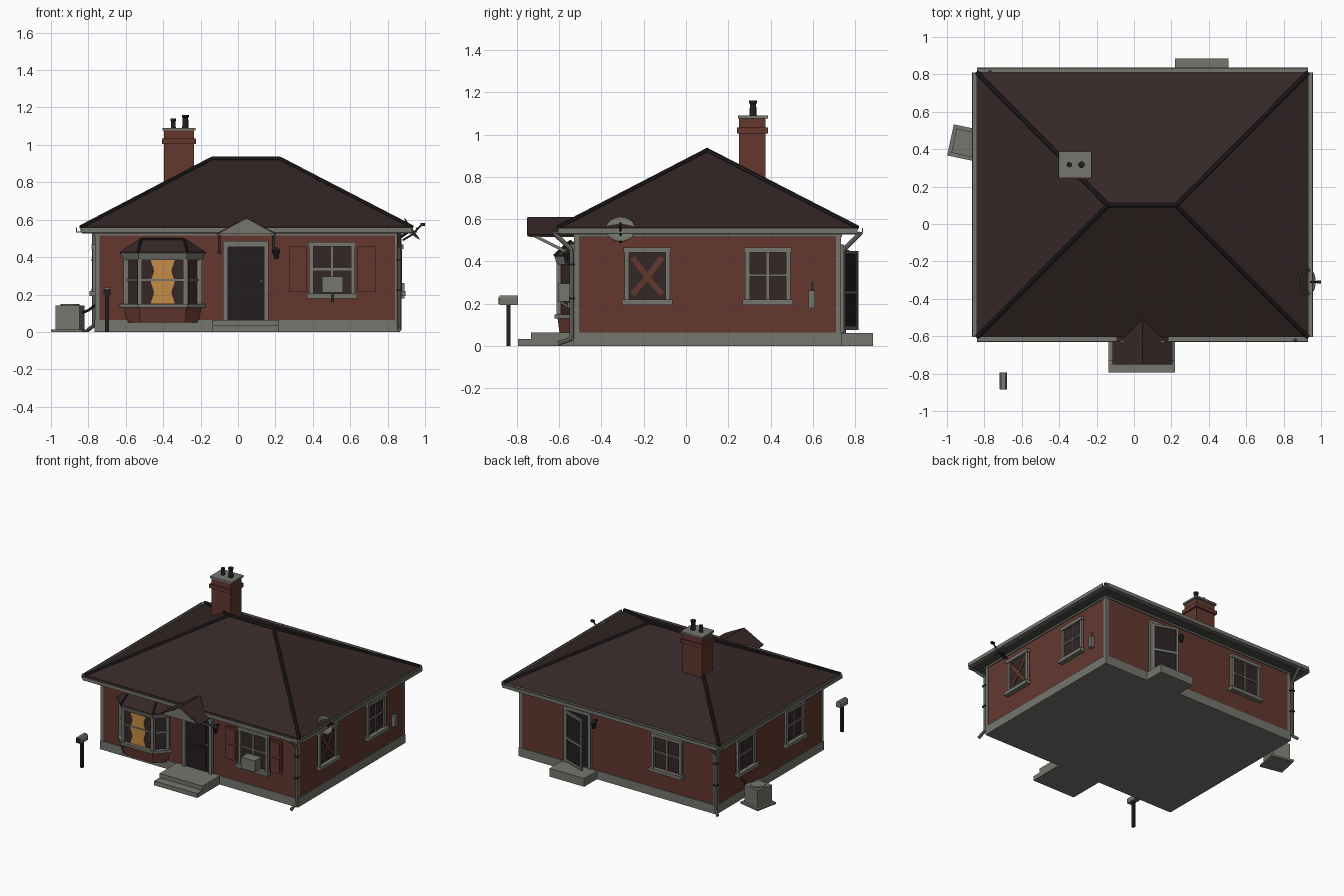
import bpy, bmesh, math
from mathutils import Matrix, Vector

if "Cube" in bpy.data.objects:
    bpy.data.objects.remove(bpy.data.objects["Cube"])

def mat(name, r, g, b):
    m = bpy.data.materials.new(name)
    m.diffuse_color = (r, g, b, 1)
    m.use_nodes = True
    m.node_tree.nodes["Principled BSDF"].inputs["Base Color"].default_value = m.diffuse_color
    return m

GREY = mat("trim_grey", .175, .18, .155)
BRICK = mat("brick_red", .125, .039, .028)
ROOF = mat("roof_brown", .036, .020, .020)
DARK = mat("charcoal", .017, .013, .014)
LIT = mat("curtain_orange", .56, .26, .06)
SOFFIT = mat("underside_grey", .07, .07, .065)
I = Matrix.Identity(4)
T = Matrix.Translation

def finish(name, m, bm, M=I, smooth=False):
    bmesh.ops.transform(bm, matrix=M, verts=bm.verts)
    bmesh.ops.recalc_face_normals(bm, faces=bm.faces)
    me = bpy.data.meshes.new(name)
    bm.to_mesh(me)
    bm.free()
    me.materials.append(m)
    ob = bpy.data.objects.new(name, me)
    bpy.context.collection.objects.link(ob)
    if smooth:
        bpy.context.view_layer.objects.active = ob
        ob.select_set(True)
        bpy.ops.object.shade_smooth_by_angle(angle=math.radians(40))
        ob.select_set(False)
    return ob

def boxes(name, m, lst, M=I):
    """One mesh of boxes, each (x0, x1, y0, y1, z0, z1)."""
    bm = bmesh.new()
    for a, b, c, d, e, f in lst:
        bmesh.ops.create_cube(bm, size=1, matrix=T(((a+b)/2, (c+d)/2, (e+f)/2))
                              @ Matrix.Diagonal((b-a, d-c, f-e, 1)))
    return finish(name, m, bm, M)

def loft(name, m, rings, M=I, smooth=False):
    bm = bmesh.new()
    vs = [[bm.verts.new(p) for p in r] for r in rings]
    for a, b in zip(vs, vs[1:]):
        for i in range(len(a)):
            j = (i + 1) % len(a)
            bm.faces.new((a[i], a[j], b[j], b[i]))
    bm.faces.new(vs[0])
    bm.faces.new(vs[-1])
    bmesh.ops.remove_doubles(bm, verts=bm.verts, dist=1e-5)
    return finish(name, m, bm, M, smooth)

def circle(r, z, n=12):
    return [(r*math.cos(2*math.pi*i/n), r*math.sin(2*math.pi*i/n), z) for i in range(n)]

def bars(name, m, pts, w, h=None):
    """Chain of straight bars: round if only w is given, else rectangular."""
    bm = bmesh.new()
    for p, q in zip(pts, pts[1:]):
        p, q = Vector(p), Vector(q)
        R = T((p+q)/2) @ (q-p).to_track_quat('Z', 'Y').to_matrix().to_4x4()
        if h:
            bmesh.ops.create_cube(bm, size=1, matrix=R @ Matrix.Diagonal((w, h, (q-p).length, 1)))
        else:
            bmesh.ops.create_cone(bm, cap_ends=True, segments=8, radius1=w, radius2=w,
                                  depth=(q-p).length, matrix=R)
    return finish(name, m, bm, smooth=not h)

# Wall frames: local x runs along the wall, -y points outwards
X0, X1, Y0, Y1 = -.76, .86, -.525, .73
def wall(x, y, deg): return T((x, y, 0)) @ Matrix.Rotation(math.radians(deg), 4, 'Z')
FRONT, RIGHT, BACK, LEFT = wall(0, Y0, 0), wall(X1, 0, 90), wall(0, Y1, 180), wall(X0, 0, -90)

# House body
boxes("plinth", GREY, [(X0-.006, X1+.006, Y0-.006, Y1+.006, 0, .065)])
boxes("walls", BRICK, [(X0, X1, Y0, Y1, .065, .53)])
boxes("corner_trim", GREY, [(x-.012, x+.012, y-.012, y+.012, .065, .53)
      for x in (X0+.008, X1-.008) for y in (Y0+.008, Y1-.008)])
boxes("frieze", GREY, [(X0-.008, X1+.008, Y0-.008, Y1+.008, .515, .53)])

# Hip roof
A, B, C, D = -.84, .93, -.605, .81
RL, RR, RY, RZ = -.14, .225, .1, .925
def rect(z, o=0): return [(A+o, C+o, z), (B-o, C+o, z), (B-o, D-o, z), (A+o, D-o, z)]
loft("roof", ROOF, [rect(.55), rect(.56), [(RL, RY, RZ), (RR, RY, RZ), (RR, RY, RZ), (RL, RY, RZ)]])
boxes("soffit", SOFFIT, [(A+.005, B-.005, C+.005, D-.005, .527, .537)])
boxes("fascia", GREY, [(A+.004, B-.004, C+.004, D-.004, .531, .552)])
for i, (x, y, rx) in enumerate([(A, C, RL), (B, C, RR), (B, D, RR), (A, D, RL)]):
    bars(f"hip_cap_{i}", DARK, [(x, y, .56), (rx, RY, RZ)], .012)
bars("ridge_cap", DARK, [(RL, RY, RZ), (RR, RY, RZ)], .013)

# Open gutters on the four eaves
def gutter(name, p, deg, length):
    prof = [(0, 0), (.03, 0), (.03, .026), (.025, .026), (.025, .006), (.005, .006), (.005, .026), (0, .026)]
    loft(name, GREY, [[(s, -a, b) for a, b in prof] for s in (0, length)],
         T(p) @ Matrix.Rotation(math.radians(deg), 4, 'Z'))
gutter("front_gutter", (A, C+.005, .532), 0, B-A)
gutter("right_gutter", (B-.003, C, .532), 90, D-C)
gutter("back_gutter", (B, D-.003, .532), 180, B-A)
gutter("left_gutter", (A+.003, D, .532), -90, D-C)

# Downspouts
bars("front_downspout", GREY, [(.862, -.625, .535), (.862, -.54, .455), (.862, -.54, .035), (.862, -.605, .012)], .011)
bars("back_downspout", GREY, [(-.77, .825, .535), (-.77, .745, .455), (-.77, .745, .035), (-.8, .77, .012)], .011)
boxes("pipe_clips", DARK, [(x-.014, x+.014, y-.014, y+.014, z, z+.01)
      for x, y in ((.862, -.54), (-.77, .745)) for z in (.22, .38)])

# Sash windows
def window(name, M, u, w, z0, z1, panes=True):
    h, t = w/2, .022
    mid = (z0 + z1)/2 + .005
    boxes(name+"_glass", ROOF, [(u-h, u+h, -.005, .005, z0+.02, z1-.02)], M)
    fr = [(u-h, u-h+t, -.018, 0, z0+.02, z1-.01), (u+h-t, u+h, -.018, 0, z0+.02, z1-.01),
          (u-h-.005, u+h+.005, -.024, 0, z1-.024, z1), (u-h-.012, u+h+.012, -.035, 0, z0, z0+.026)]
    if panes:
        fr += [(u-.006, u+.006, -.012, 0, z0+.02, z1-.02), (u-h, u+h, -.013, 0, mid-.006, mid+.006)]
    boxes(name+"_frame", GREY, fr, M)

window("front_window", FRONT, .503, .245, .18, .48)
window("boarded_window", RIGHT, -.183, .215, .193, .467, False)
window("right_back_window", RIGHT, .387, .215, .193, .467)
window("left_back_window", LEFT, -.387, .215, .193, .467)
window("left_front_window", LEFT, .183, .215, .193, .467)
window("back_window", BACK, .36, .25, .193, .475)
for s in (-1, 1):
    bars(f"crossed_board_{s}", BRICK, [(.868, -.183-s*.07, .245), (.868, -.183, .325), (.868, -.183+s*.07, .418)], .008, .026)

# Shutters and window cooling unit
for n, a in (("left", .272), ("right", .64)):
    boxes(n+"_shutter", BRICK, [(a, a+.096, -.014, 0, .213, .457), (a+.012, a+.084, -.018, 0, .23, .325),
                                (a+.012, a+.084, -.018, 0, .345, .44)], FRONT)
boxes("window_cooler", GREY, [(.45, .562, -.08, 0, .21, .295)], FRONT)
bars("cooler_bracket", GREY, [(.506, Y0-.07, .21), (.506, Y0, .165)], .01, .01)

# Bay window
BX = -.4025
def bay(o, z, w=.205, f=.125, d=.082):
    return [(BX-w-1.414*o, Y0+.01, z), (BX-w-1.414*o, Y0, z), (BX-f-.414*o, Y0-d-o, z),
            (BX+f+.414*o, Y0-d-o, z), (BX+w+1.414*o, Y0, z), (BX+w+1.414*o, Y0+.01, z)]
loft("bay_base", BRICK, [bay(-.01, .05), bay(0, .13)])
loft("bay_sill", GREY, [bay(.016, .13), bay(.016, .15)])
loft("bay_glass", ROOF, [bay(-.01, .15), bay(-.01, .39)])
loft("bay_rail", GREY, [bay(-.002, .273), bay(-.002, .284)])
loft("bay_cornice", GREY, [bay(.004, .385), bay(.014, .42)])
loft("bay_roof", ROOF, [bay(.016, .42), bay(.016, .427), bay(0, .495, .125, .115, .022)])
bars("bay_hips", DARK, [bay(.016, .427)[2], bay(0, .495, .125, .115, .022)[2],
                        bay(0, .495, .125, .115, .022)[3], bay(.016, .427)[3]], .007)
for i in range(1, 5):
    x, y, z = bay(-.006, .15)[i]
    boxes(f"bay_post_{i}", GREY, [(x-.013, x+.013, y-.011, y+.011, .15, .39)])
# Lit opening between wavy curtains
zs = [.152 + .232*i/16 for i in range(17)]
def wave(z): return .055 + .008*math.cos((z-.152)*54)
edge = [(BX+wave(z), z) for z in zs] + [(BX-wave(z), z) for z in reversed(zs)]
loft("lit_curtain", LIT, [[(x, y, z) for x, z in edge] for y in (Y0-.07, Y0-.077)])

# Front door, steps
DX = .042
boxes("front_door", DARK, [(DX-.1, DX+.1, -.006, 0, .065, .46), (DX-.07, DX+.07, -.011, 0, .09, .24),
                           (DX-.07, DX+.07, -.011, 0, .27, .43)], FRONT)
boxes("front_door_frame", GREY, [(DX-.122, DX-.096, -.02, 0, .065, .485), (DX+.096, DX+.122, -.02, 0, .065, .485),
                                 (DX-.122, DX+.122, -.02, 0, .453, .485)], FRONT)
boxes("door_knob", GREY, [(.118, .13, -.025, 0, .265, .277)], FRONT)
boxes("front_steps", GREY, [(-.135, .22, -.795, Y0, 0, .033), (-.135, .22, -.733, Y0, 0, .065)])

# Door canopy
CX, H = .045, .16
prof = [(CX-H, .527), (CX, .61), (CX+H, .527), (CX+H-.004, .519), (CX, .6), (CX-H+.004, .519)]
loft("canopy_roof", ROOF, [[(x, y, z) for x, z in prof] for y in (-.75, -.46)])
loft("canopy_gable", GREY, [[(CX-H+.012, y, .524), (CX+H-.012, y, .524), (CX, y, .606)] for y in (-.752, -.738)])
boxes("canopy_beam", GREY, [(CX+s*.145-.01, CX+s*.145+.01, -.74, Y0, .515, .53) for s in (-1, 1)])
for s in (-1, 1):
    x = CX + s*.145
    bars(f"canopy_bracket_{s}", GREY, [(x, -.715, .52), (x, Y0, .425)], .014, .014)

# Lamps
for n, M, u, z in (("front", FRONT, .205, .39), ("back", BACK, -.225, .39)):
    loft(n+"_lamp", DARK, [circle(.012, 0, 8), circle(.018, .04, 8), circle(.022, .045, 8), circle(.004, .065, 8)],
         M @ T((u, -.035, z)))
    boxes(n+"_lamp_arm", DARK, [(u-.008, u+.008, -.035, 0, z+.045, z+.055)], M)

# Back door with screen door standing ajar
boxes("back_door", DARK, [(-.465, -.285, -.006, 0, .065, .46)], BACK)
boxes("back_door_frame", GREY, [(-.485, -.463, -.018, 0, .065, .48), (-.287, -.265, -.018, 0, .065, .48),
                                (-.485, -.265, -.018, 0, .456, .48)], BACK)
SD = BACK @ T((-.465, -.016, 0)) @ Matrix.Rotation(math.radians(-20), 4, 'Z')
boxes("screen_mesh", DARK, [(0, .185, -.003, .003, .08, .445)], SD)
boxes("screen_frame", GREY, [(0, .014, -.007, .007, .075, .45), (.171, .185, -.007, .007, .075, .45),
      (0, .185, -.007, .007, .075, .095), (0, .185, -.007, .007, .245, .26), (0, .185, -.007, .007, .435, .45)], SD)
boxes("back_step", GREY, [(.22, .505, Y1, .885, 0, .062)])

# Chimney
boxes("chimney", BRICK, [(-.395, -.235, .25, .375, .65, 1.078), (-.406, -.224, .24, .387, 1.005, 1.033)])
boxes("chimney_cap", GREY, [(-.404, -.226, .245, .388, 1.076, 1.09)])
for n, x, r, z in (("small", -.346, .014, 1.14), ("large", -.281, .018, 1.16)):
    loft(n+"_chimney_pot", DARK, [circle(r, 1.085), circle(r*.8, z-.015), circle(r, z-.012), circle(r, z)],
         T((x, .317, 0)), True)

# Satellite dish on the right eave
DM = T((.918, -.31, .543)) @ Matrix.Rotation(math.radians(55), 4, 'Y')
loft("dish", GREY, [circle(r, z, 24) for r, z in ((.012, -.004), (.045, .003), (.07, .014), (.07, .017), (.045, .007), (.012, 0))], DM, True)
bars("dish_arm", DARK, [(.88, -.31, .49), (.93, -.31, .52), (.985, -.31, .575)], .005)
boxes("dish_receiver", DARK, [(.975, 1, -.318, -.302, .567, .583)])
bars("dish_mount", DARK, [(X1, -.31, .5), (.918, -.31, .54)], .007)

# Meter box
boxes("meter_box", GREY, [(.58, .61, -.03, 0, .18, .262)], RIGHT)
bars("meter_pipe", GREY, [(.87, .595, .26), (.87, .595, .3)], .005)

# Outdoor cooling unit
AM = T((-.898, .432, 0)) @ Matrix.Rotation(math.radians(-12), 4, 'Z')
boxes("unit_pad", GREY, [(-.085, .085, -.085, .085, 0, .014)], AM)
boxes("unit_case", GREY, [(-.066, .066, -.066, .066, .014, .142)], AM)
loft("unit_fan", GREY, [circle(.052, .14, 16), circle(.052, .148, 16)], AM)
bars("unit_pipe", DARK, [(-.84, .43, .1), (-.8, .43, .115), (-.755, .43, .15)], .007)

# Mailbox
boxes("mailbox_post", DARK, [(-.71, -.69, -.85, -.83, 0, .2)])
arch = [(-.02, .195), (.02, .195), (.02, .225), (.012, .238), (-.012, .238), (-.02, .225)]
loft("mailbox", GREY, [[(x-.7, y, z) for x, z in arch] for y in (-.883, -.795)])
boxes("mailbox_door", DARK, [(-.717, -.683, -.886, -.88, .198, .23)])
